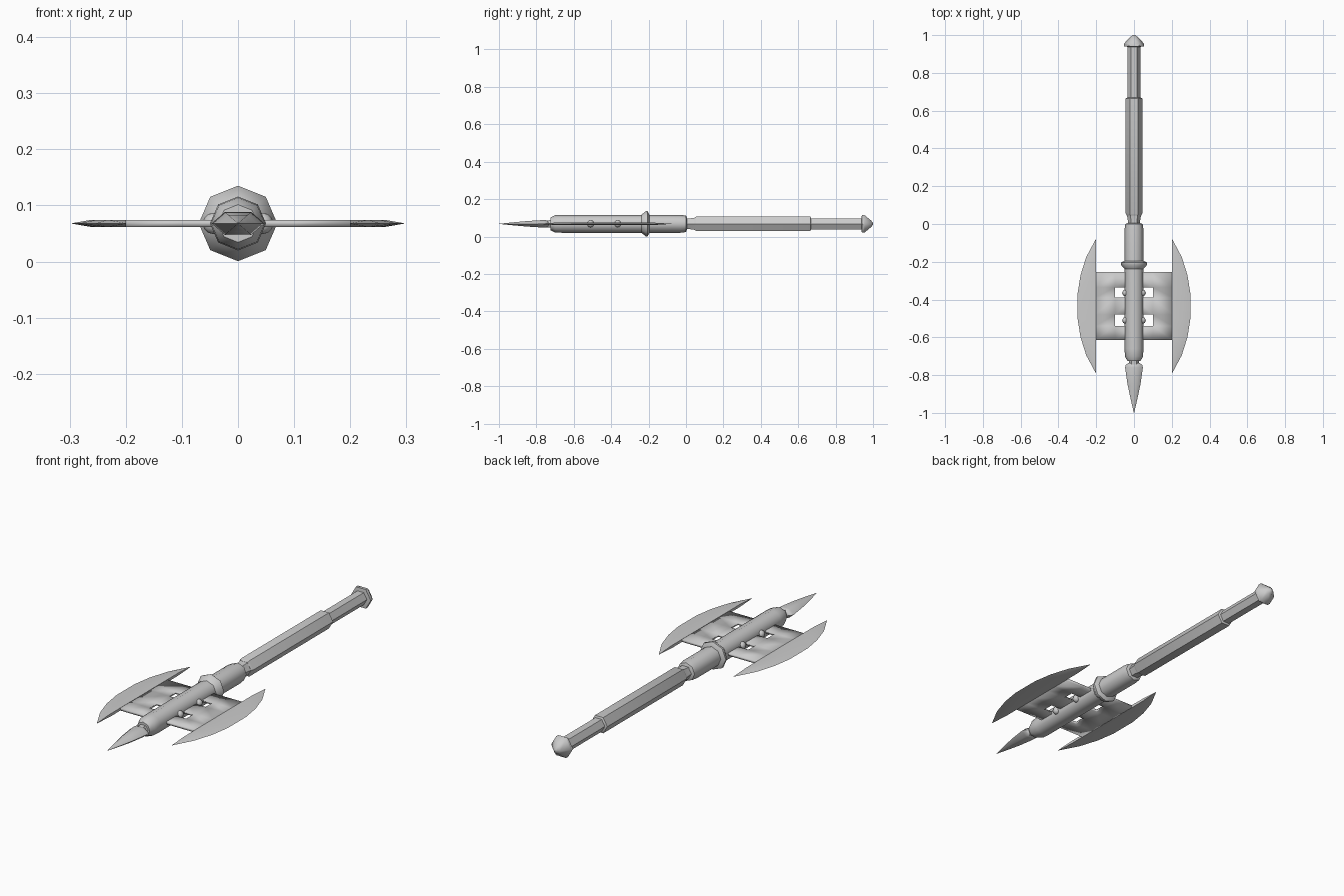
import bpy, bmesh, math

if "Cube" in bpy.data.objects:
    bpy.data.objects.remove(bpy.data.objects["Cube"])

ZC = 0.068   # height of the shaft axis
YB = -0.435  # middle of the axe head along y


def finish(name, bm, angle=50):
    bmesh.ops.recalc_face_normals(bm, faces=bm.faces)
    me = bpy.data.meshes.new(name)
    bm.to_mesh(me)
    bm.free()
    ob = bpy.data.objects.new(name, me)
    ob.location.z = ZC
    bpy.context.collection.objects.link(ob)
    bpy.ops.object.select_all(action='DESELECT')
    ob.select_set(True)
    bpy.context.view_layer.objects.active = ob
    bpy.ops.object.shade_smooth_by_angle(angle=math.radians(angle))
    return ob


def loft(bm, rings):
    for a, b in zip(rings, rings[1:]):
        n = len(a)
        for i in range(n):
            bm.faces.new((a[i], a[(i + 1) % n], b[(i + 1) % n], b[i]))
    bm.faces.new(rings[0])
    bm.faces.new(rings[-1])


def turned(name, profile, sides, zscale=1.0):
    """Low-poly turned part along y; profile is (y, radius)."""
    bm = bmesh.new()
    rings = []
    for y, r in profile:
        rings.append([bm.verts.new((r * math.cos(math.tau * i / sides), y,
                                    r * zscale * math.sin(math.tau * i / sides)))
                      for i in range(sides)])
    loft(bm, rings)
    return finish(name, bm)


def mirror_x(ob):
    ob.modifiers.new("mirror", 'MIRROR')


# Shaft parts, from front spike to pommel
turned("spike", [(-1.0, 0.001), (-0.93, 0.017), (-0.85, 0.034), (-0.76, 0.047),
                 (-0.745, 0.043), (-0.735, 0.027)], 6, 0.5)
turned("spike_neck", [(-0.745, 0.025), (-0.70, 0.028)], 6, 0.85)
turned("head_core", [(-0.725, 0.035), (-0.70, 0.048), (-0.66, 0.05), (-0.20, 0.05)], 8, 0.96)
turned("collar", [(-0.24, 0.049), (-0.215, 0.07), (-0.205, 0.07), (-0.195, 0.05)], 8, 0.96)
turned("sleeve", [(-0.20, 0.05), (-0.03, 0.05), (0.0, 0.046), (0.006, 0.03)], 8, 0.96)
turned("handle_neck", [(0.0, 0.033), (0.02, 0.033), (0.05, 0.038)], 6)
turned("handle", [(0.045, 0.038), (0.055, 0.044), (0.665, 0.044), (0.67, 0.033)], 6)
turned("grip", [(0.66, 0.034), (0.945, 0.034)], 6)
turned("pommel", [(0.938, 0.034), (0.94, 0.053), (0.955, 0.053), (0.99, 0.02), (1.0, 0.006)], 6)

# Plate joining core and blades, with two windows per side
bm = bmesh.new()
xs = [0.0, 0.1, 0.205]
ys = [-0.255, -0.335, -0.39, -0.48, -0.54, -0.615]
grid = [[bm.verts.new((x, y, 0)) for y in ys] for x in xs]
for i in range(2):
    for j in range(5):
        if i == 0 and j in (1, 3):
            continue
        bm.faces.new((grid[i][j], grid[i + 1][j], grid[i + 1][j + 1], grid[i][j + 1]))
plate = finish("blade_plate", bm)
mirror_x(plate)
solid = plate.modifiers.new("thickness", 'SOLIDIFY')
solid.thickness = 0.012
solid.offset = 0

# Crescent blades: straight back, bevelled curved edge
half = [(0.357, 0.001, 0.0005), (0.26, 0.053, 0.0065), (0.165, 0.083, 0.0065), (0.07, 0.098, 0.0065)]
stations = half + [(-d, w, h) for d, w, h in reversed(half)]
bm = bmesh.new()
rings = []
for d, w, h in stations:
    pts = [(0.2, h), (0.2 + w * 0.62, h), (0.2 + w, 0), (0.2 + w * 0.62, -h), (0.2, -h)]
    rings.append([bm.verts.new((x, YB + d, z)) for x, z in pts])
loft(bm, rings)
mirror_x(finish("crescent_blade", bm, 30))

# Studs inside the windows
bm = bmesh.new()
for y in (-0.365, -0.51):
    geo = bmesh.ops.create_uvsphere(bm, u_segments=8, v_segments=6, radius=0.019)
    bmesh.ops.translate(bm, verts=geo["verts"], vec=(0.044, y, 0))
mirror_x(finish("window_stud", bm, 60))
